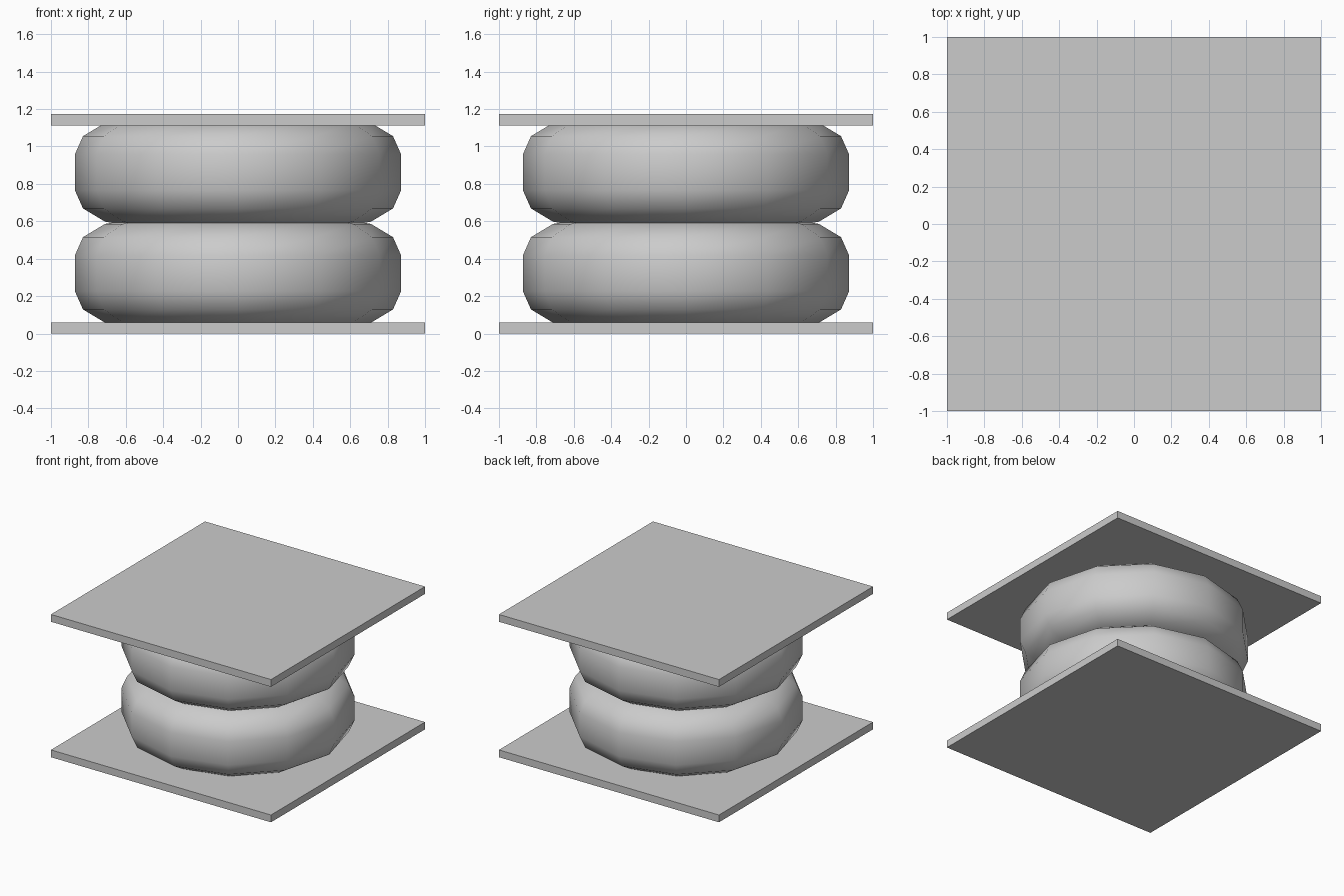
import bpy, bmesh
from math import sin, cos, pi, radians

if "Cube" in bpy.data.objects:
    bpy.data.objects.remove(bpy.data.objects["Cube"])

SIDES = 12
MAJOR, RX, RZ, BELT = 0.55, 0.322, 0.194, 0.096


def finish(bm, name, smooth):
    bmesh.ops.recalc_face_normals(bm, faces=bm.faces)
    me = bpy.data.meshes.new(name)
    bm.to_mesh(me)
    bm.free()
    for p in me.polygons:
        p.use_smooth = smooth
    ob = bpy.data.objects.new(name, me)
    bpy.context.collection.objects.link(ob)
    return ob


def plate(name, z0, z1):
    bm = bmesh.new()
    bmesh.ops.create_cube(bm, size=1)
    for v in bm.verts:
        v.co = (v.co.x * 2, v.co.y * 2, z0 + (v.co.z + 0.5) * (z1 - z0))
    finish(bm, name, False)


# Flattened ring section: elliptical halves separated by a straight belt
def bellow(name, zc):
    section = []
    for s, start in ((1, 0), (-1, 180)):
        for k in range(7):
            a = radians(start + k * 30)
            section.append((MAJOR + RX * cos(a), RZ * sin(a) + s * BELT))
    bm = bmesh.new()
    rings = []
    for i in range(SIDES):
        t = 2 * pi * i / SIDES
        rings.append([bm.verts.new((r * cos(t), r * sin(t), zc + z)) for r, z in section])
    n = len(section)
    for i in range(SIDES):
        a, b = rings[i], rings[(i + 1) % SIDES]
        for j in range(n):
            k = (j + 1) % n
            bm.faces.new((a[j], b[j], b[k], a[k]))
    finish(bm, name, True)


# End plates
plate("bottom_plate", 0.0, 0.06)
plate("top_plate", 1.113, 1.173)

# Stacked air bellows
bellow("lower_bellow", 0.322)
bellow("upper_bellow", 0.862)
